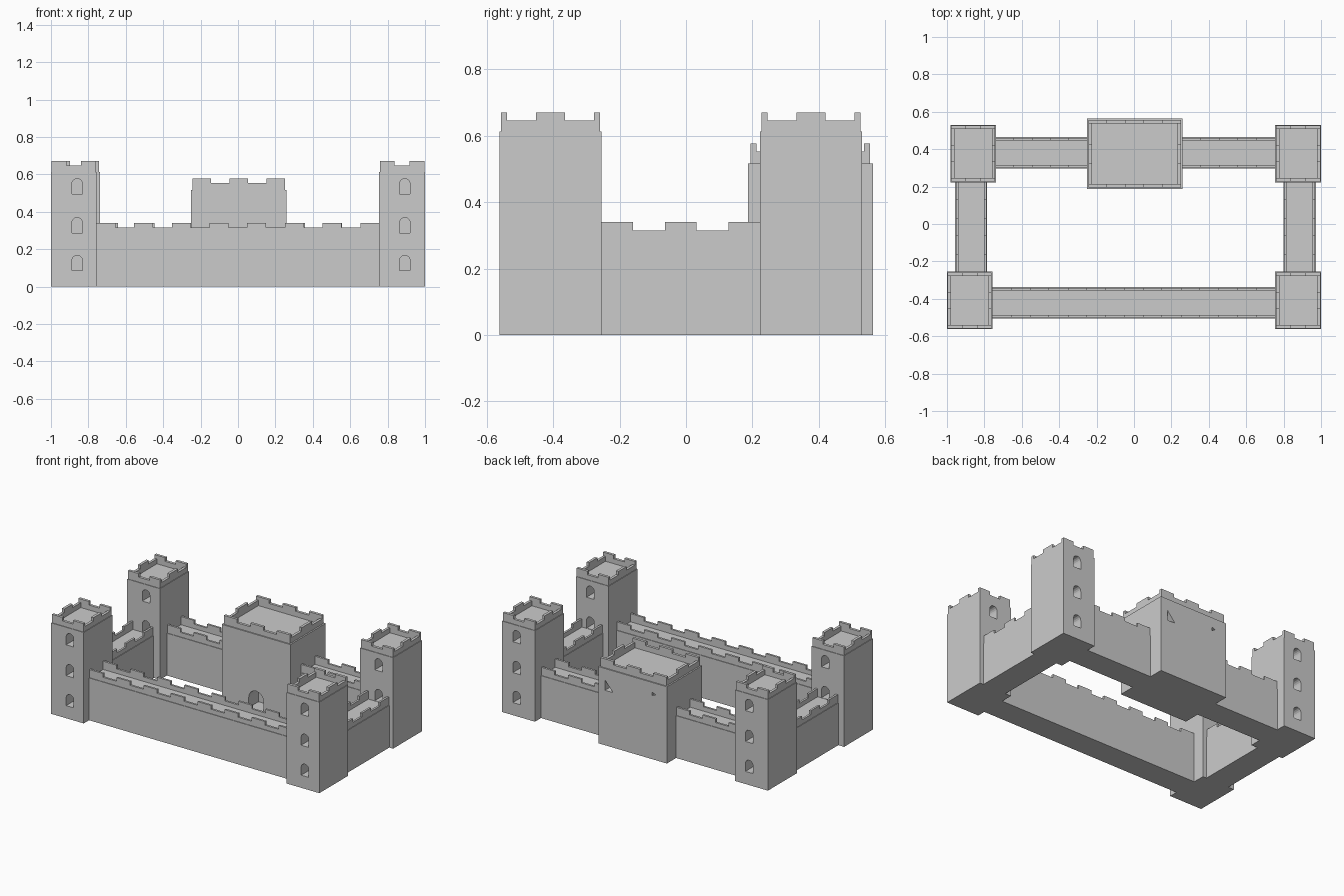
import bpy, bmesh, math
from mathutils import Vector

if "Cube" in bpy.data.objects:
    bpy.data.objects.remove(bpy.data.objects["Cube"])


def prism(bm, pts, axis, lo, hi):
    """Extrude a (u, z) outline along 'x' or 'y' from lo to hi."""
    def co(u, z, d):
        return Vector((u, d, z)) if axis == 'y' else Vector((d, u, z))
    verts = [bm.verts.new(co(u, z, lo)) for u, z in pts]
    face = bm.faces.new(verts)
    ext = bmesh.ops.extrude_face_region(bm, geom=[face])
    moved = [g for g in ext['geom'] if isinstance(g, bmesh.types.BMVert)]
    shift = co(0, 0, hi - lo)
    bmesh.ops.translate(bm, verts=moved, vec=shift)


def finish(bm, name):
    bmesh.ops.recalc_face_normals(bm, faces=bm.faces[:])
    me = bpy.data.meshes.new(name)
    bm.to_mesh(me)
    bm.free()
    ob = bpy.data.objects.new(name, me)
    bpy.context.collection.objects.link(ob)
    return ob


def box(name, x0, x1, y0, y1, z0, z1):
    bm = bmesh.new()
    prism(bm, [(x0, z0), (x1, z0), (x1, z1), (x0, z1)], 'y', y0, y1)
    return finish(bm, name)


def crenels(a, b, z0, zlow, ztop, n, high_first=True):
    """Battlement outline: n equal steps, alternately high and low."""
    pts = [(b, z0), (a, z0)]
    step = (b - a) / n
    for i in range(n):
        z = ztop if (i % 2 == 0) == high_first else zlow
        pts += [(a + i * step, z), (a + (i + 1) * step, z)]
    return pts


def arch(cx, w, z0, z1):
    """Round-headed opening outline."""
    r = w / 2
    pts = [(cx - r, z0), (cx + r, z0)]
    for i in range(9):
        t = math.pi * i / 8
        pts.append((cx + r * math.cos(t), z1 - r + r * math.sin(t)))
    return pts


def cut(ob, openings):
    """openings: list of (outline, y0, y1)."""
    bm = bmesh.new()
    for pts, y0, y1 in openings:
        prism(bm, pts, 'y', y0, y1)
    cutter = finish(bm, ob.name + "_cutter")
    cutter.hide_render = True
    cutter.hide_viewport = True
    mod = ob.modifiers.new("openings", 'BOOLEAN')
    mod.operation = 'DIFFERENCE'
    mod.solver = 'EXACT'
    mod.object = cutter


def ring(name, x0, x1, y0, y1, z, front_steps, t=0.018):
    """Battlement around a flat roof; z = (base, gap, top)."""
    bm = bmesh.new()
    front = crenels(x0, x1, *z, front_steps)
    prism(bm, front, 'y', y0, y0 + t)
    prism(bm, front, 'y', y1 - t, y1)
    side = crenels(y0 + t, y1 - t, *z, 3, False)
    prism(bm, side, 'x', x0, x0 + t)
    prism(bm, side, 'x', x1 - t, x1)
    finish(bm, name)


def wall(name, x0, x1, y0, y1, along, n, inset=0.004, t=0.014):
    """Curtain wall with a battlement on both long edges."""
    box(name, x0, x1, y0, y1, 0, 0.285)
    bm = bmesh.new()
    a, b, lo, hi, axis = (x0, x1, y0, y1, 'y') if along == 'x' else (y0, y1, x0, x1, 'x')
    pts = crenels(a, b, 0.285, 0.315, 0.34, n)
    prism(bm, pts, axis, lo + inset, lo + inset + t)
    prism(bm, pts, axis, hi - inset - t, hi - inset)
    finish(bm, name + "_battlement")


# Corner towers with three arched windows front and back
towers = {
    "front_left_tower": (-1.0, -0.757, -0.562, -0.255),
    "front_right_tower": (0.755, 1.0, -0.562, -0.255),
    "back_left_tower": (-0.982, -0.738, 0.223, 0.53),
    "back_right_tower": (0.755, 1.0, 0.223, 0.53),
}
for name, (x0, x1, y0, y1) in towers.items():
    tower = box(name, x0, x1, y0, y1, 0, 0.613)
    cx = x0 + 0.14 if x0 < 0 else x0 + 0.137
    holes = []
    for z in (0.085, 0.287, 0.495):
        outline = arch(cx, 0.056, z, z + 0.082)
        holes += [(outline, y0 - 0.05, y0 + 0.1), (outline, y1 - 0.1, y1 + 0.05)]
    cut(tower, holes)
    e = 0.004
    ring(name + "_battlement", x0 + e, x1 - e, y0 + e, y1 - e, (0.613, 0.646, 0.67), 3)

# Gatehouse keep in the back wall: courtyard door, two small slits behind
keep = box("keep", -0.252, 0.26, 0.187, 0.563, 0, 0.517)
cut(keep, [
    (arch(0.004, 0.11, 0.01, 0.135), 0.1, 0.29),
    ([(0.21, 0.44), (0.21, 0.37), (0.15, 0.37)], 0.5, 0.6),
    ([(-0.14, 0.452), (-0.14, 0.428), (-0.17, 0.44)], 0.5, 0.6),
])
ring("keep_battlement", -0.242, 0.25, 0.195, 0.555, (0.517, 0.553, 0.577), 5)

# Curtain walls joining the towers
wall("front_wall", -0.757, 0.755, -0.505, -0.337, 'x', 15)
wall("back_wall_left", -0.738, -0.252, 0.297, 0.465, 'x', 5)
wall("back_wall_right", 0.26, 0.755, 0.297, 0.465, 'x', 5)
wall("left_wall", -0.957, -0.785, -0.255, 0.223, 'y', 5)
wall("right_wall", 0.798, 0.972, -0.255, 0.223, 'y', 5)
